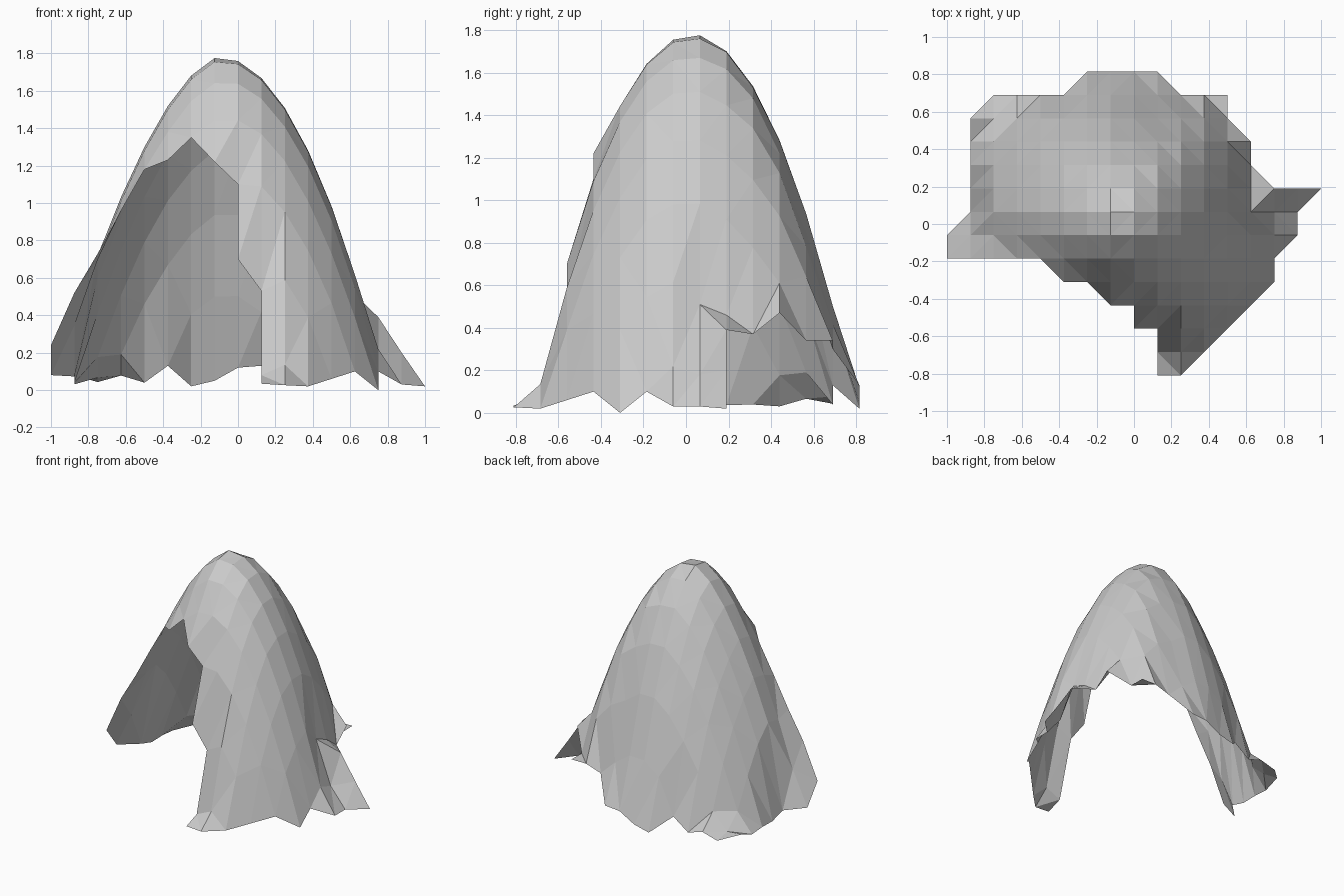
import bpy, bmesh, math, random

if "Cube" in bpy.data.objects:
    bpy.data.objects.remove(bpy.data.objects["Cube"])

random.seed(4)
STEP = 0.125
Y0 = -0.81
PEAK = 1.785
CX, CY = -0.1, 0.03

# Ground radius of the dome, every 22.5 degrees from +x
RADII = [.90, .88, .91, .80, .78, .77, .80, .83, .90, .86, .81, .79, .78, .82, .87, .91]

# First and last grid column of the shell in each row, front to back
SPANS = [(1, 2), (1, 3), (0, 4), (-1, 5), (-3, 6), (-8, 6), (-8, 7),
         (-7, 7), (-7, 8), (-7, 5), (-7, 5), (-7, 4), (-6, 4), (-2, 1)]

# Heights along the front opening and on the torn back corner
EDGES = {(-8, 5): .24, (-8, 6): .08, (-7, 5): .52, (-6, 5): .73, (-5, 5): .96,
         (-4, 5): 1.18, (-3, 4): 1.23, (-2, 4): 1.35, (-1, 3): 1.22, (0, 3): 1.1,
         (0, 2): .7, (1, 2): .53, (1, 1): .08, (2, 12): .3,
         (5, 7): .51, (6, 7): .18, (6, 6): .22, (5, 8): .46, (6, 8): .39,
         (7, 8): .2, (8, 8): .02, (5, 9): .37, (5, 10): .47}

# Scalloped hem heights: up the side, then across the back
for place, z in zip([(3, 1), (4, 2), (5, 3), (6, 4), (6, 5), (7, 6), (7, 7)],
                    [.02, .06, .1, 0, .1, .03, .03]):
    EDGES[place] = z
for place, z in zip([(-3, 12), (-2, 13), (-1, 13), (0, 13), (1, 13)],
                    [.13, .02, .05, .12, .13]):
    EDGES[place] = z


def in_shell(i, j):
    return 0 <= j < len(SPANS) and SPANS[j][0] <= i <= SPANS[j][1]


def ground_radius(angle):
    f = (angle / math.tau * len(RADII)) % len(RADII)
    k = int(f)
    a, b = RADII[k % len(RADII)], RADII[(k + 1) % len(RADII)]
    return a + (b - a) * (f - k)


def height(i, j):
    if (i, j) in EDGES:
        return EDGES[i, j]
    # The hem is raised along the torn back corner
    hem = .34 if i >= 3 and j >= 9 else random.uniform(.02, .08)
    sides = [(i - 1, j), (i + 1, j), (i, j - 1), (i, j + 1)]
    on_opening = j < 6 and i + j <= 3
    if not on_opening and not all(in_shell(*s) for s in sides):
        return hem
    # Round dome that turns straighter, like a cone, towards -x
    dx, dy = i * STEP - CX, Y0 + j * STEP - CY
    r = math.hypot(dx, dy)
    power = 2 - .35 * max(0, -dx / r)
    t = r / ground_radius(math.atan2(dy, dx))
    return max(PEAK * (1 - t ** power), hem)


# Draped shell
bm = bmesh.new()
grid = {}
for j, (first, last) in enumerate(SPANS):
    for i in range(first, last + 1):
        grid[i, j] = bm.verts.new((i * STEP, Y0 + j * STEP, height(i, j)))

for j in range(len(SPANS) - 1):
    for i in range(-8, 8):
        corners = [(i, j), (i + 1, j), (i + 1, j + 1), (i, j + 1)]
        present = [grid[c] for c in corners if c in grid]
        stepped_edge = j < 3 and i < 1
        if len(present) == 4 or (len(present) == 3 and not stepped_edge):
            bm.faces.new(present)

# Split each cell along its shorter diagonal
bmesh.ops.triangulate(bm, faces=bm.faces[:], quad_method='SHORT_EDGE')

mesh = bpy.data.meshes.new("draped_shell")
bm.to_mesh(mesh)
bm.free()
shell = bpy.data.objects.new("draped_shell", mesh)
bpy.context.collection.objects.link(shell)

grey = bpy.data.materials.new("plain_grey")
grey.use_nodes = True
colour = (.6, .6, .6, 1)
grey.diffuse_color = colour
grey.node_tree.nodes["Principled BSDF"].inputs["Base Color"].default_value = colour
mesh.materials.append(grey)
